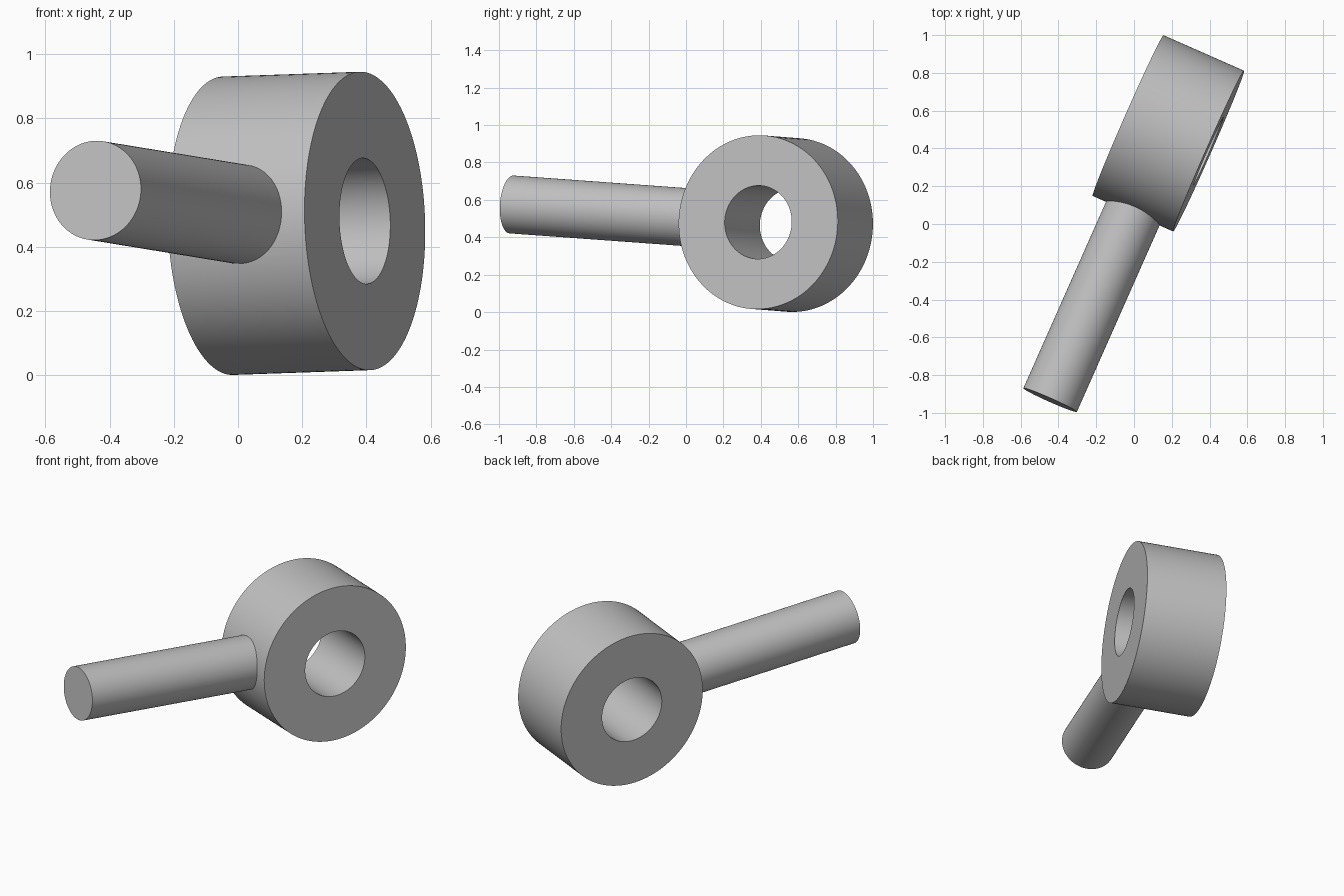
import bpy, bmesh, math
from mathutils import Vector, Matrix

cube = bpy.data.objects.get("Cube")
if cube:
    bpy.data.objects.remove(cube, do_unlink=True)

SEGMENTS = 128
RING_OUTER, RING_INNER, RING_WIDTH = 0.465, 0.196, 0.466
ROD_RADIUS, ROD_LENGTH, ROD_START = 0.155, 1.548, 0.32

grey = bpy.data.materials.new("plain grey")
grey.use_nodes = True
colour = (0.53, 0.53, 0.53, 1)
grey.diffuse_color = colour
grey.node_tree.nodes["Principled BSDF"].inputs["Base Color"].default_value = colour


def revolve(name, profile, axis):
    """Spin a closed or axis-touching profile fully around an axis."""
    bm = bmesh.new()
    verts = [bm.verts.new(p) for p in profile]
    edges = [bm.edges.new((verts[i - 1], verts[i])) for i in range(len(verts))]
    bmesh.ops.spin(bm, geom=verts + edges, cent=(0, 0, 0), axis=axis,
                   angle=math.tau, steps=SEGMENTS, use_merge=True)
    bmesh.ops.remove_doubles(bm, verts=bm.verts, dist=1e-5)
    bmesh.ops.recalc_face_normals(bm, faces=bm.faces)
    return finish(name, bm)


def cylinder(name, radius, start, end):
    """Cylinder along -Y between two distances from the origin."""
    bm = bmesh.new()
    bmesh.ops.create_cone(bm, cap_ends=True, segments=SEGMENTS,
                          radius1=radius, radius2=radius, depth=end - start)
    bm.transform(Matrix.Translation((0, -(start + end) / 2, 0))
                 @ Matrix.Rotation(math.pi / 2, 4, 'X'))
    return finish(name, bm)


def finish(name, bm):
    mesh = bpy.data.meshes.new(name)
    bm.to_mesh(mesh)
    bm.free()
    mesh.materials.append(grey)
    obj = bpy.data.objects.new(name, mesh)
    bpy.context.collection.objects.link(obj)
    return obj


# Thick ring around the local X axis
h = RING_WIDTH / 2
ring = revolve("ring_with_rod", [(-h, 0, RING_INNER), (h, 0, RING_INNER),
                                 (h, 0, RING_OUTER), (-h, 0, RING_OUTER)], (1, 0, 0))

# Round rod, joined into the side of the ring
rod = cylinder("rod", ROD_RADIUS, ROD_START, ROD_LENGTH)
bpy.ops.object.select_all(action='DESELECT')
bpy.context.view_layer.objects.active = ring
ring.select_set(True)
join = ring.modifiers.new("join rod", 'BOOLEAN')
join.operation = 'UNION'
join.solver = 'EXACT'
join.object = rod
bpy.ops.object.modifier_apply(modifier=join.name)
bpy.data.objects.remove(rod, do_unlink=True)

# Tilt the whole part into its resting pose
along = Vector((0.626, 1.412, -0.1025)).normalized()
across = Vector((0.425, -0.19, 0.015))
across = (across - along * across.dot(along)).normalized()
up = across.cross(along)
pose = Matrix((across, along, up)).transposed().to_4x4()
ring.data.transform(Matrix.Translation((0.182, 0.48, 0.473)) @ pose)
bpy.ops.object.shade_smooth_by_angle(angle=math.radians(30))
